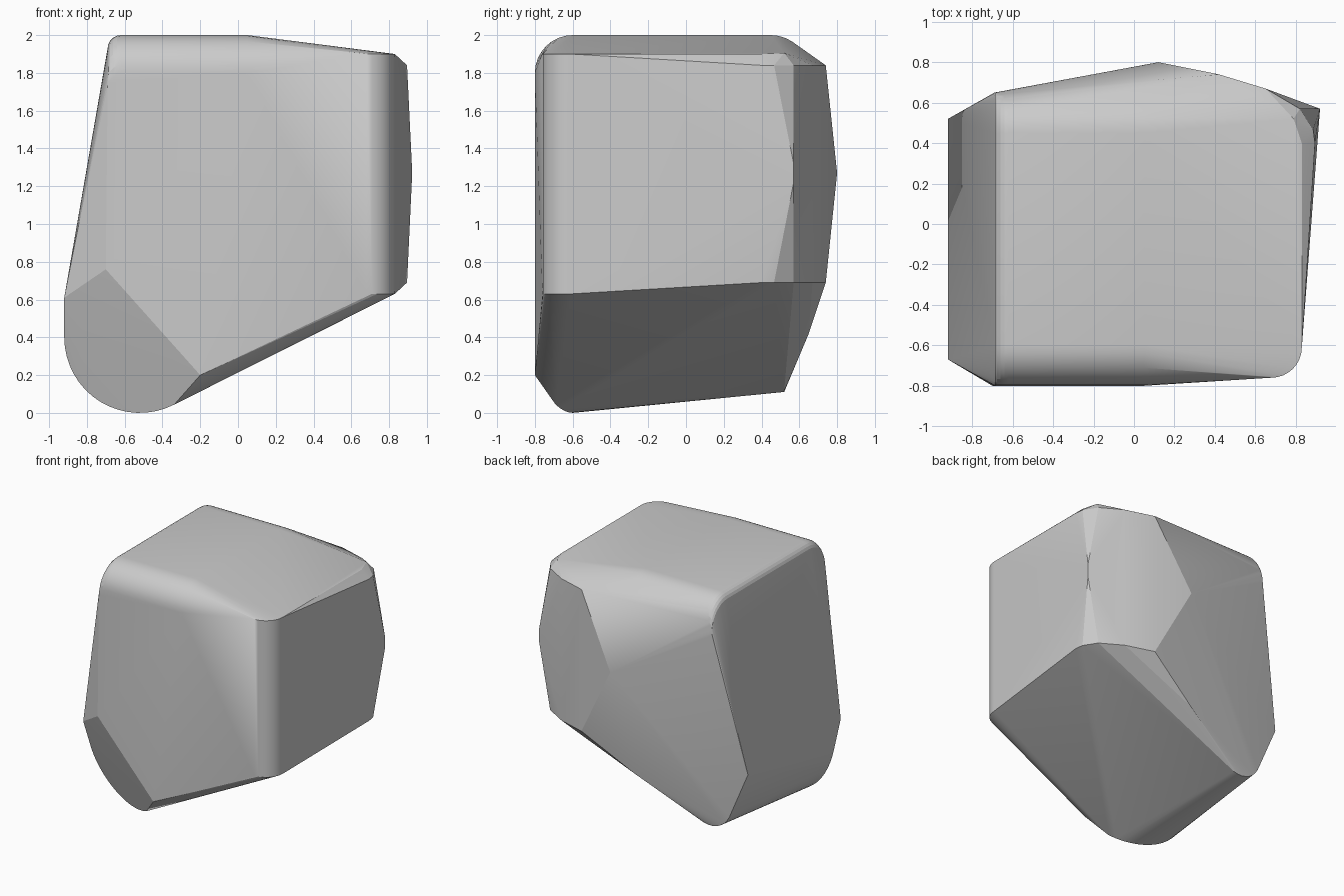
import bpy, bmesh
from math import sin, cos, pi, radians

if "Cube" in bpy.data.objects:
    bpy.data.objects.remove(bpy.data.objects["Cube"])


def arc(cx, cy, rx, ry, a0, a1, n=8):
    """Points of an elliptical arc, angles in degrees."""
    return [(cx + rx * cos(radians(a0 + (a1 - a0) * i / n)),
             cy + ry * sin(radians(a0 + (a1 - a0) * i / n))) for i in range(n + 1)]


pts = []

# Top: rounded front and back edges, at the crest and rolling over the left edge
def top_section(x, drop):
    for y, z in arc(-0.60, 1.80, 0.20, 0.20, 90, 180) + arc(0.45, 1.80, 0.20, 0.20, 0, 90):
        pts.append((x, y, z - drop))

top_section(0.05, 0)
for i in range(6):
    a = pi / 2 * i / 5
    top_section(-0.62 - 0.07 * sin(a), 0.07 * (1 - cos(a)))

# Right side: rounded front corner and wide rounded back corner, top and bottom
for z_front, z_back in ((1.90, 1.84), (0.63, 0.69)):
    pts += [(x, y, z_front) for x, y in arc(0.68, -0.61, 0.15, 0.15, -90, 0)]
    pts += [(x, y, z_back) for x, y in arc(0.42, 0.40, 0.475, 0.34, 0, 90)
            if x > 0.86 or x < 0.43]
    pts += [(0.82, 0.57, z_back), (0.65, 0.67, z_back)]
pts += [(0.83, 0.40, 1.90), (0.79, 0.52, 1.905)]
pts += [(0.92, 0.57, 1.22), (0.92, 0.57, 1.32)]

# Back peak and lower back edge
pts += [(0.12, 0.80, 1.27), (0.0, 0.65, 0.42)]

# Slanted rounded foot at the lower front left
for x, z in arc(-0.52, 0.40, 0.40, 0.40, 180, 297, 16):
    depth = -0.746 * (x + 0.70) - 0.666 * (z - 0.76)
    pts.append((x, -0.80 + 0.53 * depth, z))
pts += [(-0.70, -0.80, 0.76), (-0.20, -0.80, 0.20), (-0.92, -0.67, 0.61)]

# Narrower rounded foot end at the back left
pts.append((-0.92, 0.52, 0.61))
pts += [(x, 0.52, z) for x, z in arc(-0.58, 0.30, 0.19, 0.19, 205, 300)]

# Wrap everything in one convex shell
mesh = bpy.data.meshes.new("rounded_block")
bm = bmesh.new()
for p in pts:
    bm.verts.new(p)
hull = bmesh.ops.convex_hull(bm, input=bm.verts)
loose = [v for v in bm.verts if not v.link_faces]
bmesh.ops.delete(bm, geom=loose, context='VERTS')
bmesh.ops.dissolve_limit(bm, angle_limit=radians(0.5), verts=bm.verts, edges=bm.edges)
bmesh.ops.recalc_face_normals(bm, faces=bm.faces)
bm.to_mesh(mesh)
bm.free()

block = bpy.data.objects.new("rounded_block", mesh)
bpy.context.collection.objects.link(block)
bpy.context.view_layer.objects.active = block
block.select_set(True)
bpy.ops.object.shade_smooth_by_angle(angle=radians(12))
